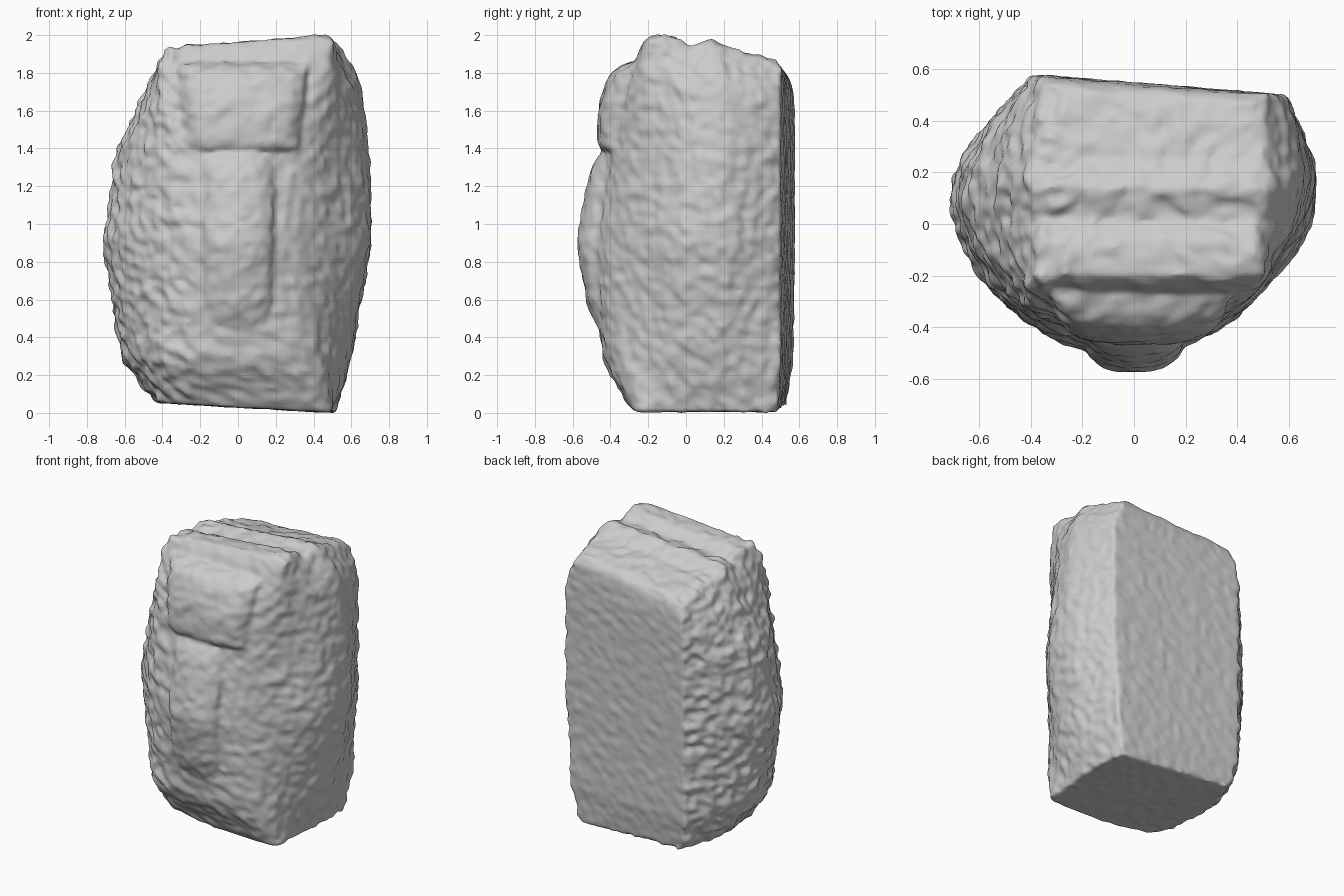
import bpy, bmesh, math
from mathutils import Vector, noise

if "Cube" in bpy.data.objects:
    bpy.data.objects.remove(bpy.data.objects["Cube"])

# Body cross-sections by height, going from the back right corner round the front to the back left
SECTIONS = {
    0.00: [(.49, .48), (.52, .3), (.51, .1), (.49, -.1), (.43, -.27), (-.26, -.26), (-.4, -.1), (-.43, .1), (-.42, .3), (-.34, .53)],
    0.25: [(.54, .5), (.57, .32), (.59, .12), (.53, -.13), (.33, -.4), (-.3, -.41), (-.53, -.18), (-.61, .1), (-.55, .33), (-.38, .57)],
    0.90: [(.58, .5), (.66, .34), (.71, .14), (.62, -.13), (.23, -.46), (-.23, -.48), (-.59, -.22), (-.715, .12), (-.59, .36), (-.38, .578)],
    1.40: [(.585, .5), (.65, .34), (.69, .16), (.6, -.08), (.3, -.38), (-.28, -.4), (-.53, -.2), (-.64, .1), (-.56, .36), (-.38, .578)],
    1.75: [(.58, .5), (.63, .34), (.65, .16), (.57, -.08), (.38, -.32), (-.32, -.34), (-.44, -.2), (-.49, .1), (-.48, .36), (-.37, .578)],
    1.93: [(.51, .5), (.54, .3), (.54, .14), (.51, -.05), (.42, -.25), (-.34, -.27), (-.39, -.15), (-.41, .1), (-.4, .33), (-.34, .56)],
}
TOP = [(-.4, 1.83), (-.3, 1.87), (-.2, 1.99), (-.07, 1.99), (.02, 1.93), (.14, 1.97), (.25, 1.91), (.45, 1.87), (.6, 1.82)]


def lerp_table(table, t):
    if t <= table[0][0]:
        return table[0][1]
    for (a, va), (b, vb) in zip(table, table[1:]):
        if t <= b:
            return va + (vb - va) * (t - a) / (b - a)
    return table[-1][1]


def top_z(x, y):
    return lerp_table(TOP, y) + .075 * (x - .35)


def bottom_z(x):
    return .005 + .05 * max(0, .42 - x) / .85


def section(z):
    keys = sorted(SECTIONS)
    return [(lerp_table([(k, SECTIONS[k][i][0]) for k in keys], z),
             lerp_table([(k, SECTIONS[k][i][1]) for k in keys], z)) for i in range(10)]


def smooth_outline(pts, steps=12):
    # Catmull-Rom round the sides, straight across the back
    p = [Vector(q) for q in [pts[0]] + pts + [pts[-1]]]
    out = []
    for i in range(1, len(p) - 2):
        a, b, c, d = p[i - 1:i + 3]
        for s in range(steps):
            t = s / steps
            out.append(.5 * (2 * b + (c - a) * t + (2 * a - 5 * b + 4 * c - d) * t * t
                             + (3 * b - a - 3 * c + d) * t ** 3))
    out += [p[-1].lerp(p[0], s / 26) for s in range(26)]
    return out


def roughen(bm, rough):
    # Lumpy surface, calmer on the flat back
    bmesh.ops.recalc_face_normals(bm, faces=bm.faces)
    bm.normal_update()
    moves = []
    for v in bm.verts:
        amp = rough * (.4 if v.normal.y > .8 or v.normal.z < -.8 else 1.4 if v.co.x < -.25 else .8)
        moves.append(v.normal * amp * noise.noise(v.co * 21))
    for v, m in zip(bm.verts, moves):
        v.co += m


def build_body():
    rings = []
    for k in range(81):
        z = 1.93 * k / 80
        ring = []
        for p in smooth_outline(section(z)):
            if z > 1.4:
                h = 1.4 + (z - 1.4) / .53 * (top_z(p.x, p.y) - .04 - 1.4)
            else:
                h = z + bottom_z(p.x) * max(0, 1 - z / .4)
            ring.append(Vector((p.x, p.y, h)))
        rings.append(ring)
    # soften the bends between sections
    for _ in range(5):
        rings = [rings[0]] + [[(a + 2 * b + c) / 4 for a, b, c in zip(rings[i - 1], rings[i], rings[i + 1])]
                              for i in range(1, len(rings) - 1)] + [rings[-1]]

    def cap(ring, height):
        mid = sum(ring, Vector()) / len(ring)
        out = []
        for s in (.96, .9, .82, .74, .66, .58, .5, .42, .34, .26, .18, .1, .03):
            r = [mid.lerp(p, s) for p in ring]
            out.append([Vector((p.x, p.y, height(p, s))) for p in r])
        return out
    rings = (cap(rings[0], lambda p, s: bottom_z(p.x))[::-1] + rings
             + cap(rings[-1], lambda p, s: top_z(p.x, p.y) - (.015 if s > .95 else 0)))
    bm = bmesh.new()
    vs = [[bm.verts.new(p) for p in r] for r in rings]
    n = len(vs[0])
    for a, b in zip(vs, vs[1:]):
        for i in range(n):
            j = (i + 1) % n
            bm.faces.new((a[i], a[j], b[j], b[i]))
    bm.faces.new(vs[0][::-1])
    bm.faces.new(vs[-1])
    roughen(bm, .024)
    return bm


def build_pocket(x0, x1, z0, z1, front, y_back, curve, flare):
    # Bulged closed pocket whose back is buried in the body
    bm = bmesh.new()
    nx, nz = 32, 48
    grid = []
    for k in range(nz + 1):
        v = math.sin(math.pi / 2 * (2 * k / nz - 1))
        z = (z0 + z1) / 2 + v * (z1 - z0) / 2
        row = []
        for i in range(nx + 1):
            u = math.sin(math.pi / 2 * (2 * i / nx - 1))
            x = (x0 + x1) / 2 + u * (x1 - x0) / 2 * (1 + flare * v)
            f = max(0, (1 - u ** 10) * (1 - v ** 10)) ** .5
            y = y_back + (lerp_table(front, z) + curve * u * u - y_back) * f
            row.append(bm.verts.new((x, y, z)))
        grid.append(row)
    for a, b in zip(grid, grid[1:]):
        for i in range(nx):
            bm.faces.new((a[i], a[i + 1], b[i + 1], b[i]))
    bmesh.ops.holes_fill(bm, edges=[e for e in bm.edges if e.is_boundary], sides=0)
    roughen(bm, .018)
    return bm


parts = [
    build_body(),
    # tall lower pocket
    build_pocket(-.21, .21, .4, 1.42, [(.4, -.475), (.6, -.53), (.9, -.58), (1.2, -.525), (1.42, -.475)], -.34, .07, 0),
    # wider upper pocket
    build_pocket(-.31, .36, 1.36, 1.86, [(1.36, -.475), (1.6, -.465), (1.7, -.44), (1.8, -.4), (1.86, -.34)], -.25, .05, .06),
]
# Stitch the parts into one skin
mesh = bpy.data.meshes.new("backpack")
whole = bmesh.new()
for bm in parts:
    part = bpy.data.meshes.new("part")
    bm.to_mesh(part)
    whole.from_mesh(part)
    bm.free()
    bpy.data.meshes.remove(part)
whole.to_mesh(mesh)
whole.free()
bag = bpy.data.objects.new("backpack", mesh)
bpy.context.collection.objects.link(bag)
skin = bag.modifiers.new("one_skin", 'REMESH')
skin.mode = 'VOXEL'
skin.voxel_size = .013
skin.use_smooth_shade = True
soft = bag.modifiers.new("soften", 'SMOOTH')
soft.factor = .5
soft.iterations = 5
